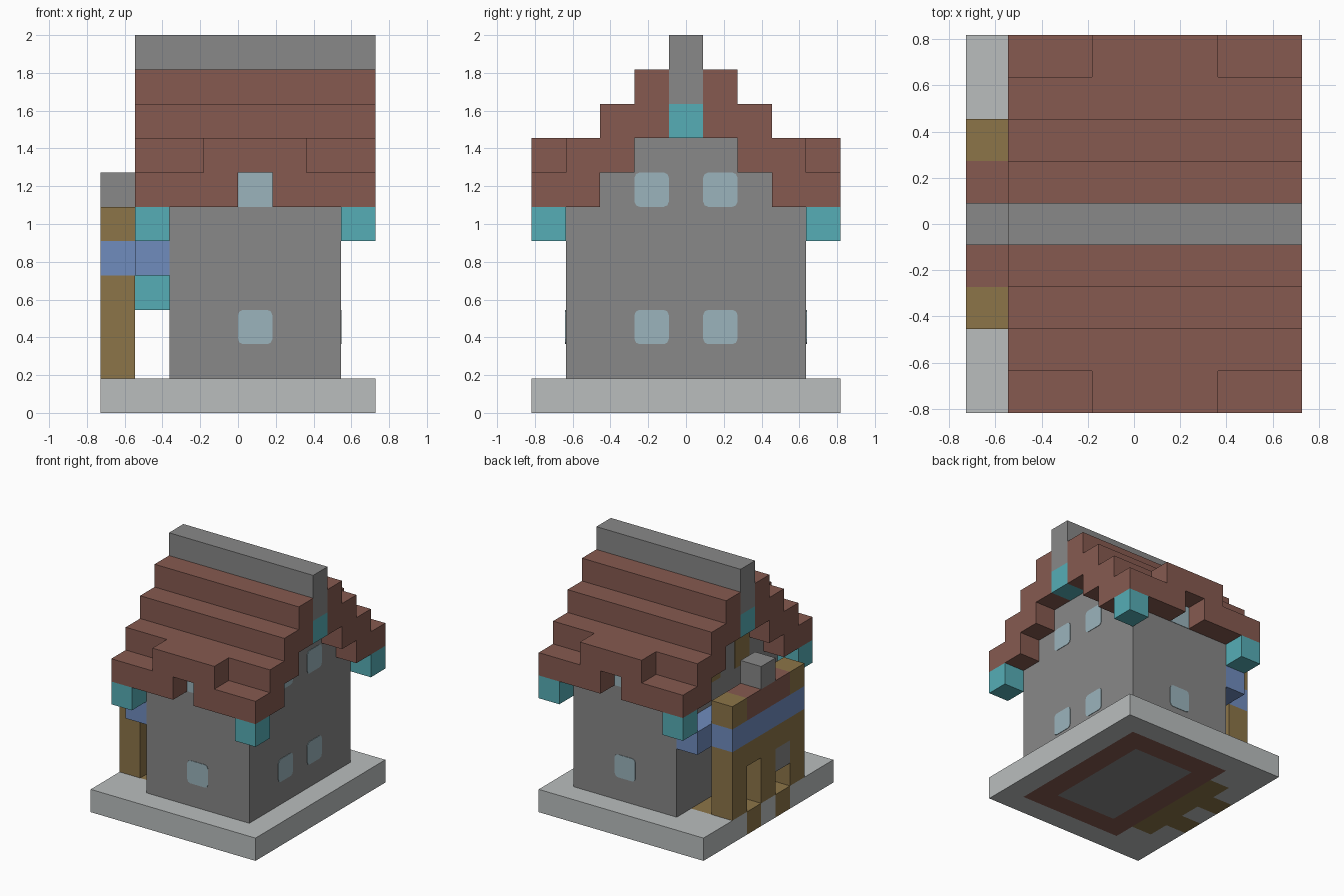
import bpy, bmesh
from mathutils import Vector, Matrix

U = 2 / 11  # one building block

default = bpy.data.objects.get("Cube")
if default:
    bpy.data.objects.remove(default)


def material(name, rgb):
    lin = [((c / 255 + 0.055) / 1.055) ** 2.4 for c in rgb] + [1]
    m = bpy.data.materials.new(name)
    m.use_nodes = True
    m.diffuse_color = lin
    bsdf = m.node_tree.nodes["Principled BSDF"]
    bsdf.inputs["Base Color"].default_value = lin
    bsdf.inputs["Roughness"].default_value = 0.9
    return m


STONE = material("grey_stone", (136, 136, 136))
PAVING = material("pale_paving", (186, 190, 190))
TILE = material("red_tile", (134, 90, 80))
WOOD = material("brown_wood", (140, 117, 72))
BLUE = material("blue_cloth", (112, 140, 190))
TEAL = material("teal_trim", (86, 174, 182))
GLASS = material("pale_glass", (155, 180, 188))


def finish(name, bm, mats):
    bmesh.ops.recalc_face_normals(bm, faces=bm.faces)
    bm.transform(Matrix.Scale(U, 4))
    mesh = bpy.data.meshes.new(name)
    bm.to_mesh(mesh)
    bm.free()
    for m in mats:
        mesh.materials.append(m)
    obj = bpy.data.objects.new(name, mesh)
    bpy.context.collection.objects.link(obj)
    return obj


def cube(xs, ys, zs):
    bm = bmesh.new()
    size = [b - a for a, b in (xs, ys, zs)]
    mid = [(a + b) / 2 for a, b in (xs, ys, zs)]
    bmesh.ops.create_cube(bm, size=1, matrix=Matrix.Translation(mid) @ Matrix.Diagonal(size + [1]))
    return bm


def box(name, mat, xs, ys, zs):
    return finish(name, cube(xs, ys, zs), [mat])


def span(a, b, side):
    """Range on one side of the centre, mirrored when side is -1."""
    return (a, b) if side > 0 else (-b, -a)


def window(name, axis, plane, across, z, rounded=True):
    """Thin one-block pane centred on a wall plane."""
    thin = (plane - 0.02, plane + 0.02)
    wide = (across, across + 1)
    bm = cube(thin, wide, (z, z + 1)) if axis == 0 else cube(wide, thin, (z, z + 1))
    if rounded:
        edges = [e for e in bm.edges if abs((e.verts[0].co - e.verts[1].co)[axis]) > 0.01]
        bmesh.ops.bevel(bm, geom=edges, offset=0.15, segments=2, profile=0.5, affect='EDGES')
    finish(name, bm, [GLASS])


# Base slab, tiled so that the floor pattern can be coloured by position
bm = cube((-4, 4), (-4.5, 4.5), (0, 1))
for axis, count in ((0, 8), (1, 9)):
    for i in range(1, count):
        co, no = Vector(), Vector()
        co[axis], no[axis] = i - count / 2, 1
        bmesh.ops.bisect_plane(bm, geom=bm.verts[:] + bm.edges[:] + bm.faces[:], plane_co=co, plane_no=no)
for f in bm.faces:
    c = f.calc_center_median()
    x, y = c.x, abs(c.y)
    if -3 < x < -2 and y < 2.5 or x < -3 and 0.5 < y < 1.5:
        f.material_index = 1
    elif -2 < x < 3 and y < 3.5:
        f.material_index = 3 if -1 < x < 2 and y < 2.5 else 2
finish("base", bm, [PAVING, WOOD, TILE, STONE])

# House walls, narrowing into the stepped gables
HOUSE = (-2, 3)
box("house_walls", STONE, HOUSE, (-3.5, 3.5), (1, 6))
box("gable_lower", STONE, HOUSE, (-2.5, 2.5), (6, 7))
box("gable_upper", STONE, HOUSE, (-1.5, 1.5), (7, 8))

# Ridge beam with a teal block under each end
ROOF = (-3, 4)
box("roof_ridge", STONE, ROOF, (-0.5, 0.5), (9, 11))
for name, xs in (("right", (-3, -2)), ("left", (3, 4))):
    box(name + "_gable_trim", TEAL, xs, (-0.5, 0.5), (8, 9))

for side, name in ((-1, "front"), (1, "back")):
    # Stepped roof courses
    for inner, low in ((0.5, 8), (1.5, 7), (2.5, 6)):
        box(f"{name}_roof_course_{low}", TILE, ROOF, span(inner, inner + 1, side), (low, low + 2))
    # Eaves with a raised dormer over the upper window
    eave = span(3.5, 4.5, side)
    box(name + "_eave_right", TILE, (-3, 0), eave, (6, 7))
    box(name + "_eave_left", TILE, (1, 4), eave, (6, 7))
    box(name + "_dormer", TILE, (-1, 2), eave, (7, 8))
    # Teal corner brackets
    for end, xs in (("right", (-3, -2)), ("left", (3, 4))):
        box(f"{name}_{end}_bracket", TEAL, xs, eave, (5, 6))
    # Panes on this wall and on this half of the left wall
    window(name + "_lower_window", 1, 3.5 * side, 0, 2)
    window(name + "_upper_window", 1, 3.5 * side, 0, 6, rounded=False)
    y = span(0.5, 1.5, side)[0]
    for z in (2, 6):
        window(f"left_wall_{name}_window_{z}", 0, 3, y, z)
    # Wooden shutter on the right gable
    box(name + "_gable_shutter", WOOD, (-2.03, -1.97), span(0.5, 1.5, side), (6, 8))

# Porch wall on the right side
PORCH = (-4, -3)
for side, name in ((-1, "front"), (1, "back")):
    end = span(1.5, 2.5, side)
    box(name + "_porch_post", WOOD, PORCH, end, (1, 4))
    box(name + "_porch_cap", WOOD, PORCH, end, (5, 6))
box("porch_middle_post", WOOD, PORCH, (-0.5, 0.5), (1, 3))
box("porch_lintel", WOOD, PORCH, (-1.5, 1.5), (3, 4))
box("porch_hatch", STONE, PORCH, (-1.5, -0.5), (2, 3))
box("porch_band", BLUE, PORCH, (-2.5, 2.5), (4, 5))
box("porch_tiles", TILE, PORCH, (-1.5, 1.5), (5, 6))
box("porch_chimney", STONE, PORCH, (-0.5, 0.5), (6, 7))

# Awning joining the porch to the house, with a hanging lamp
box("awning", BLUE, (-3, -2), (-3.5, 3.5), (4, 5))
box("hanging_lamp", TEAL, (-3, -2), (-0.5, 0.5), (3, 4))
